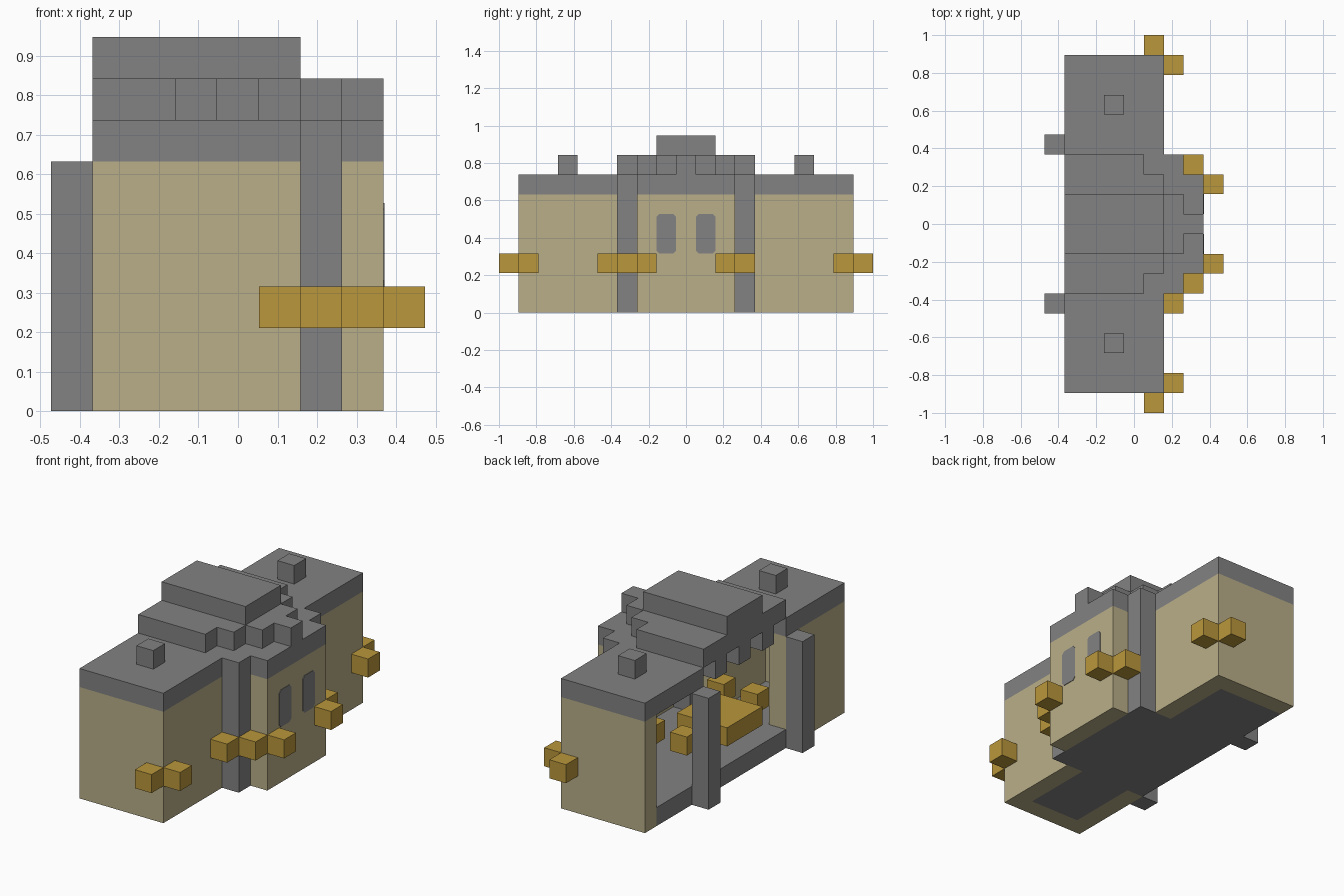
import bpy
import bmesh

if "Cube" in bpy.data.objects:
    bpy.data.objects.remove(bpy.data.objects["Cube"], do_unlink=True)

# Everything sits on one block grid, 19 blocks along the longest side
U = 2 / 19


def gx(i):
    return (i - 4.5) * U


def gy(j):
    return (j - 9.5) * U


def make_material(name, rgb):
    mat = bpy.data.materials.new(name)
    mat.use_nodes = True
    mat.diffuse_color = (*rgb, 1)
    mat.node_tree.nodes["Principled BSDF"].inputs["Base Color"].default_value = (*rgb, 1)
    return mat


STONE = make_material("stone grey", (0.225, 0.225, 0.225))
SAND = make_material("sand tan", (0.49, 0.43, 0.25))
GOLD = make_material("lamp gold", (0.49, 0.31, 0.045))


def extrude(name, points, offset, mat):
    """Flat polygon pushed along an offset into a closed solid."""
    bm = bmesh.new()
    face = bm.faces.new([bm.verts.new(p) for p in points])
    top = bmesh.ops.extrude_face_region(bm, geom=[face])["geom"]
    verts = [v for v in top if isinstance(v, bmesh.types.BMVert)]
    bmesh.ops.translate(bm, verts=verts, vec=offset)
    bmesh.ops.recalc_face_normals(bm, faces=bm.faces[:])
    mesh = bpy.data.meshes.new(name)
    bm.to_mesh(mesh)
    bm.free()
    mesh.materials.append(mat)
    obj = bpy.data.objects.new(name, mesh)
    bpy.context.collection.objects.link(obj)
    return obj


def prism(name, outline, k0, k1, mat):
    points = [(gx(i), gy(j), k0 * U) for i, j in outline]
    return extrude(name, points, (0, 0, (k1 - k0) * U), mat)


def box(name, i0, i1, j0, j1, k0, k1, mat):
    return prism(name, [(i0, j0), (i1, j0), (i1, j1), (i0, j1)], k0, k1, mat)


def stepped(start, steps):
    """Outline symmetric in y, narrowing toward +x; steps are (end, half width)."""
    side, i = [], start
    for end, half in steps:
        side += [(i, half), (end, half)]
        i = end
    return [(a, 9.5 - h) for a, h in side] + [(a, 9.5 + h) for a, h in reversed(side)]


def both_ends(name, i0, i1, j0, j1, k0, k1, mat):
    box(name + "_front", i0, i1, j0, j1, k0, k1, mat)
    box(name + "_back", i0, i1, 19 - j1, 19 - j0, k0, k1, mat)


# Outer walls
both_ends("end_wall", 1, 6, 1, 2, 0, 6, SAND)
both_ends("side_wall", 5, 6, 2, 6, 0, 6, SAND)
box("rear_side_wall", 1, 2, 2, 6, 0, 6, SAND)
box("bay_wall", 7, 8, 7, 12, 0, 6, SAND)

# Floor, open on one side
prism("floor", [(2, 2), (5, 2), (5, 6), (6, 6), (6, 7), (7, 7), (7, 12), (6, 12),
                (6, 13), (5, 13), (5, 17), (1, 17), (1, 6), (2, 6)], 0, 1, STONE)

# Pillars beside the bay and in front of the open side
both_ends("bay_pillar", 6, 7, 6, 7, 0, 6, STONE)
both_ends("rear_pillar", 0, 1, 5, 6, 0, 6, STONE)

# Roof slab with blocks under the rear edge
prism("roof_slab", stepped(2, [(6, 8.5), (7, 3.5), (8, 2.5)]), 6, 7, STONE)
both_ends("roof_edge", 1, 2, 1, 6, 6, 7, STONE)
for n, j in enumerate((7, 9, 11)):
    box(f"eave_block_{n + 1}", 1, 2, j, j + 1, 6, 7, STONE)

# Stepped upper roof and chimneys
prism("roof_tier", stepped(1, [(5, 3.5), (6, 2.5), (7, 1.5), (8, 0.5)]), 7, 8, STONE)
box("roof_cap", 1, 6, 8, 11, 8, 9, STONE)
both_ends("chimney", 3, 4, 3, 4, 7, 8, STONE)

# Windows with clipped corners, showing on both sides of the bay wall
EPS, CLIP = 0.003, 0.14
for name, j in (("front_window", 8), ("back_window", 10)):
    a, b, lo, hi = j, j + 1, 3, 5
    shape = [(a + CLIP, lo), (b - CLIP, lo), (b, lo + CLIP), (b, hi - CLIP),
             (b - CLIP, hi), (a + CLIP, hi), (a, hi - CLIP), (a, lo + CLIP)]
    extrude(name, [(gx(7) - EPS, gy(y), z * U) for y, z in shape],
            (U + 2 * EPS, 0, 0), STONE)

# Lamps on the outside, all at one height
lamps = [(5, 0), (6, 1), (6, 5), (7, 6), (8, 7), (8, 11), (7, 12), (6, 17), (5, 18)]
for n, (i, j) in enumerate(lamps):
    box(f"lamp_{n + 1}", i, i + 1, j, j + 1, 2, 3, GOLD)

# Table and seats inside
box("table", 1, 4, 8, 11, 2, 3, GOLD)
for n, i in enumerate((2, 4)):
    both_ends(f"seat_{n + 1}", i, i + 1, 6, 7, 2, 3, GOLD)
